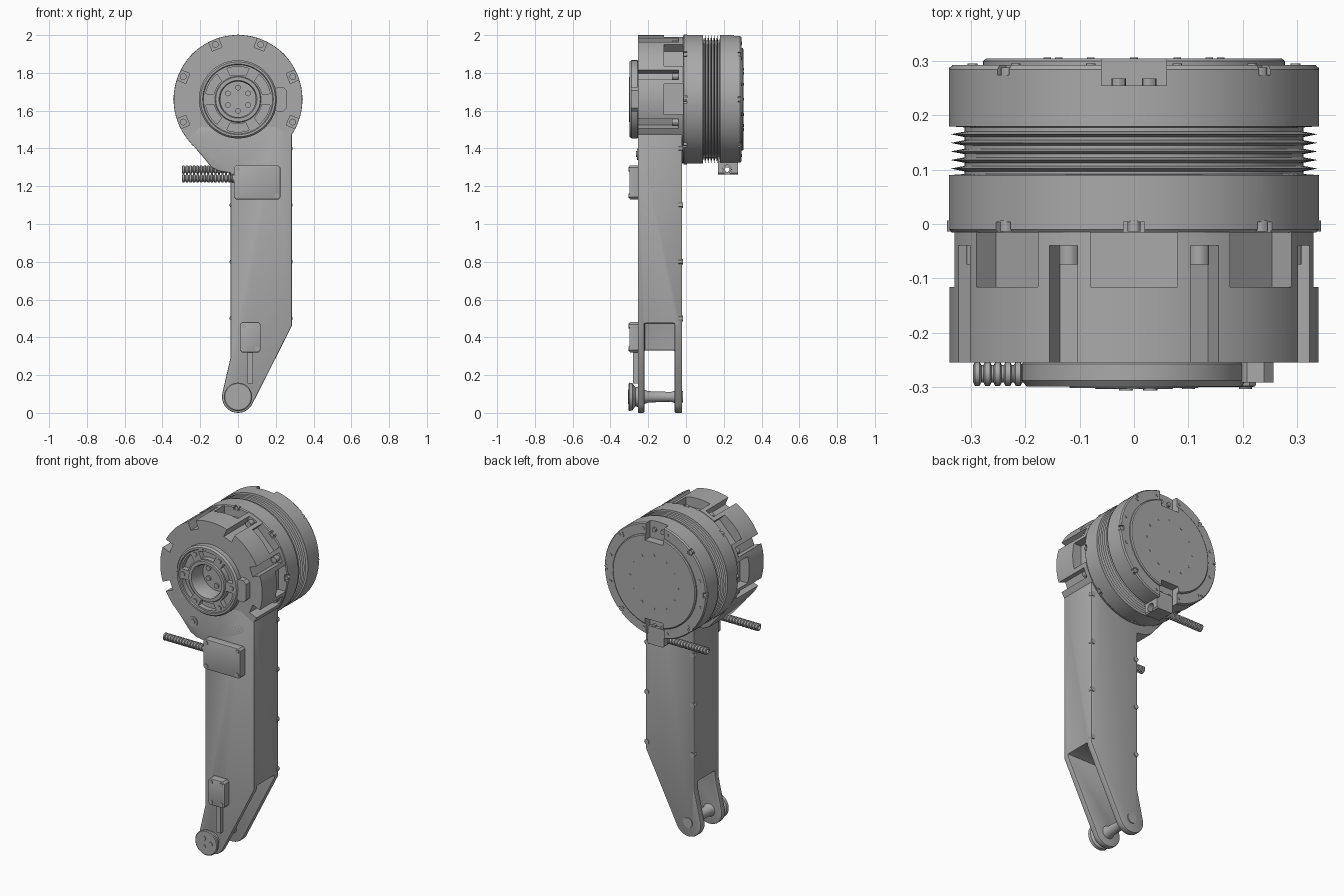
import bpy, bmesh
from math import sin, cos, pi, radians
from mathutils import Matrix, Vector

if "Cube" in bpy.data.objects:
    bpy.data.objects.remove(bpy.data.objects["Cube"])

grey = bpy.data.materials.new("machined_grey")
grey.use_nodes = True
grey.diffuse_color = (0.4, 0.4, 0.4, 1)
grey.node_tree.nodes["Principled BSDF"].inputs["Base Color"].default_value = (0.4, 0.4, 0.4, 1)

HUB = 1.66          # height of the motor axis
parts = []


def finish(name, bm, cutter=False):
    bmesh.ops.recalc_face_normals(bm, faces=bm.faces)
    mesh = bpy.data.meshes.new(name)
    bm.to_mesh(mesh)
    bm.free()
    ob = bpy.data.objects.new(name, mesh)
    bpy.context.collection.objects.link(ob)
    mesh.materials.append(grey)
    if cutter:
        ob.hide_render = True
    else:
        parts.append(ob)
    return ob


def add_prism(bm, pts, y0, y1):
    """Extrude an xz outline along y."""
    face = bm.faces.new([bm.verts.new((x, y0, z)) for x, z in pts])
    out = bmesh.ops.extrude_face_region(bm, geom=[face])
    verts = [v for v in out["geom"] if isinstance(v, bmesh.types.BMVert)]
    bmesh.ops.translate(bm, vec=(0, y1 - y0, 0), verts=verts)


def prisms(name, items, cutter=False):
    bm = bmesh.new()
    for pts, y0, y1 in items:
        add_prism(bm, pts, y0, y1)
    return finish(name, bm, cutter)


def rect(x0, x1, z0, z1, c=0):
    """Rectangle with optional chamfered corners."""
    if not c:
        return [(x0, z0), (x1, z0), (x1, z1), (x0, z1)]
    return [(x0 + c, z0), (x1 - c, z0), (x1, z0 + c), (x1, z1 - c),
            (x1 - c, z1), (x0 + c, z1), (x0, z1 - c), (x0, z0 + c)]


def arc(r, a0, a1, n, cx=0, cz=HUB):
    return [(cx + r * cos(radians(a0 + (a1 - a0) * i / n)),
             cz + r * sin(radians(a0 + (a1 - a0) * i / n))) for i in range(n + 1)]


def disc(x, z, r, n=12):
    return arc(r, 0, 360 - 360 / n, n - 1, x, z)


def ring_of(r, angles):
    return [(r * cos(radians(a)), HUB + r * sin(radians(a))) for a in angles]


def radial(angle, r0, r1, half):
    """Rectangle pointing outwards from the motor axis."""
    a = radians(angle)
    return [(r * cos(a) - t * sin(a), HUB + r * sin(a) + t * cos(a))
            for r, t in ((r0, -half), (r1, -half), (r1, half), (r0, half))]


def lathe(name, profile, x=0, z=HUB, n=72, closed=False, matrix=None):
    """Spin an (r, y) profile about a y-parallel axis."""
    bm = bmesh.new()
    vs = [bm.verts.new((r, y, 0)) for r, y in profile]
    es = [bm.edges.new(p) for p in zip(vs, vs[1:])]
    if closed:
        es.append(bm.edges.new((vs[-1], vs[0])))
    bmesh.ops.spin(bm, geom=vs + es, cent=(0, 0, 0), axis=(0, 1, 0), angle=2 * pi, steps=n)
    bmesh.ops.remove_doubles(bm, verts=bm.verts, dist=1e-5)
    bm.transform(matrix or Matrix.Translation((x, 0, z)))
    return finish(name, bm)


def apply(ob, kind, **settings):
    m = ob.modifiers.new(kind.lower(), kind)
    for key, value in settings.items():
        setattr(m, key, value)
    with bpy.context.temp_override(object=ob, active_object=ob, selected_objects=[ob]):
        bpy.ops.object.modifier_apply(modifier=m.name)


def cut(ob, cutter):
    apply(ob, "BOOLEAN", operation="DIFFERENCE", solver="EXACT", object=cutter)
    bpy.data.objects.remove(cutter)


# Leg: one outline, with a fork cut into its lower end
outline = [(0.285, 0.46), (0.285, 1.475), (0.2, 1.52), (-0.2, 1.52), (-0.27, 1.455),
           (-0.14, 1.3), (-0.1, 1.28), (-0.04, 1.27), (-0.04, 0.29)] + arc(0.085, 170, 330, 14, 0, 0.085)
leg = prisms("leg", [(outline, -0.255, -0.02)])
fork = [(-0.2, -0.1), (0.5, -0.1), (0.5, 0.475), (-0.02, 0.475), (-0.02, 0.33), (-0.2, 0.33)]
cut(leg, prisms("fork_cutter", [(fork, -0.22, -0.06)], True))
apply(leg, "BEVEL", width=0.006, segments=2, limit_method="ANGLE", angle_limit=radians(40))
prisms("leg_screws", [(disc(x, z, 0.015), -0.04, -0.016)
                      for x in (-0.03, 0.275) for z in (0.5, 0.8, 1.1, 1.4)])
prisms("lug_screw", [(disc(-0.12, 1.37, 0.03, 20), -0.26, -0.25), (disc(-0.12, 1.37, 0.016), -0.264, -0.25)])

# Front housing with bolt slots, pockets and a central bore
housing = prisms("front_housing", [(disc(0, HUB, 0.34, 96), -0.255, -0.015)])
slot_angles = [22.5 + 45 * k for k in range(-1, 5)]
cut(housing, prisms("slot_cutter", [(radial(a, 0.288, 0.4, 0.028), -0.3, -0.04) for a in slot_angles], True))
cut(housing, prisms("pocket_cutter", [(radial(45 * k, 0.28, 0.4, 0.08), -0.116, 0.05) for k in range(5)], True))
cut(housing, prisms("bore_cutter", [(disc(0, HUB, 0.13, 48), -0.3, -0.19)], True))
prisms("housing_bolts", [(disc(x, z, 0.018), -0.075, -0.03) for x, z in ring_of(0.314, slot_angles)])

# Output flange with six curved windows, hub screws and side bump
flange = lathe("output_flange", [(0.2, -0.25), (0.207, -0.258), (0.207, -0.288), (0.198, -0.299), (0.187, -0.299),
               (0.183, -0.293), (0.122, -0.293), (0.118, -0.302), (0.1, -0.302), (0.094, -0.29),
               (0.094, -0.2), (0, -0.2), (0, -0.195), (0.12, -0.195), (0.12, -0.25)], closed=True)
windows = [(arc(0.173, a - 20, a + 20, 8) + arc(0.13, a + 18, a - 18, 8), -0.35, -0.262) for a in range(30, 390, 60)]
cut(flange, prisms("window_cutter", windows, True))
prisms("flange_screws", [(disc(x, z, 0.014), -0.299, -0.285) for x, z in ring_of(0.162, range(0, 360, 60))])
prisms("hub_screws", [(disc(x, z, 0.015), -0.21, -0.198) for x, z in ring_of(0.062, range(30, 390, 60))])
prisms("flange_bump", [(rect(0.19, 0.257, 1.595, 1.725, 0.018), -0.292, -0.25)])

# Rear motor: two rims with cooling fins between them
profile = [(0, -0.016), (0.336, -0.016), (0.341, -0.01), (0.341, 0.09), (0.312, 0.092)]
for k in range(5):
    y = 0.102 + 0.0158 * k
    profile += [(0.312, y - 0.005), (0.338, y), (0.312, y + 0.005)]
profile += [(0.312, 0.178), (0.341, 0.18), (0.341, 0.285), (0.335, 0.293), (0, 0.293)]
motor = lathe("rear_motor", profile, n=96)
eighths = range(0, 360, 45)
cut(motor, prisms("front_notch_cutter", [(radial(a, 0.322, 0.4, 0.019), -0.1, 0.004) for a in eighths], True))
rear = [a for a in eighths if a % 180 != 90]
cut(motor, prisms("rear_notch_cutter", [(radial(a, 0.318, 0.4, 0.015), 0.274, 0.4) for a in rear], True))
prisms("front_rim_screws", [(disc(x, z, 0.012), -0.014, 0.006) for x, z in ring_of(0.332, eighths)])
prisms("rear_rim_screws", [(disc(x, z, 0.012), 0.27, 0.288) for x, z in ring_of(0.329, rear)])
prisms("rear_face_screws", [(disc(x, z, 0.009), 0.288, 0.296) for x, z in ring_of(0.308, range(15, 375, 30))])

# Rear cover, open at top and bottom for wiring
cover = lathe("rear_cover", [(0, 0.28), (0.278, 0.28), (0.278, 0.3), (0.272, 0.305), (0, 0.305)])
for ob in (motor, cover):
    cut(ob, prisms("wiring_cutter", [(radial(a, 0.235, 0.4, 0.06), 0.255, 0.4) for a in (90, 270)], True))
prisms("wiring_screws", [(disc(x, HUB + s * 0.29, 0.013), 0.25, 0.268) for x in (-0.028, 0.028) for s in (-1, 1)])
prisms("cover_screws", [(disc(x, z, 0.007, 8), 0.3, 0.307) for x, z in ring_of(0.16, range(0, 360, 30))])

# Connector boxes with corner screws
for name, (x0, x1, z0, z1) in {"upper_connector": (-0.022, 0.225, 1.13, 1.31),
                               "lower_connector": (0.01, 0.12, 0.32, 0.48)}.items():
    box = prisms(name, [(rect(x0, x1, z0, z1, 0.012), -0.3, -0.25)])
    apply(box, "BEVEL", width=0.005, segments=2, limit_method="ANGLE", angle_limit=radians(50))
    prisms(name + "_screws", [(disc(x, z, 0.012), -0.304, -0.29)
                              for x in (x0 + 0.02, x1 - 0.02) for z in (z0 + 0.02, z1 - 0.02)])
prisms("sensor_strip", [(rect(0.05, 0.08, 0.155, 0.33), -0.28, -0.25)])

# Rear cable gland with a through hole
gland = prisms("cable_gland", [(rect(-0.045, 0.065, 1.262, 1.37, 0.008), 0.17, 0.275)])
bm = bmesh.new()
bmesh.ops.create_cone(bm, cap_ends=True, segments=24, radius1=0.024, radius2=0.024, depth=0.4,
                      matrix=Matrix.Translation((0, 0.218, 1.288)) @ Matrix.Rotation(pi / 2, 4, "Y"))
cut(gland, finish("gland_cutter", bm, True))

# Corrugated cables pointing to the right
ridges = []
for k in range(15):
    y = 0.018 + 0.0188 * k
    ridges += [(0.016, y), (0.022, y + 0.003), (0.022, y + 0.012), (0.016, y + 0.015)]
ridges += [(0.012, ridges[-1][1]), (0.012, ridges[0][1])]
for name, y, z in (("front_cable", -0.276, 1.242), ("rear_cable", 0.218, 1.288)):
    lathe(name, ridges, n=16, closed=True,
          matrix=Matrix.Translation(Vector((0, y, z))) @ Matrix.Rotation(pi / 2, 4, "Z"))

# Foot joint: flanged roller, tapered axle and its screws
lathe("foot_roller", [(0, -0.25), (0.055, -0.25), (0.05, -0.268), (0.072, -0.284), (0.075, -0.3), (0.07, -0.304),
                      (0, -0.304)], z=0.085, n=40)
prisms("foot_screws", [(disc(x, z, 0.013), -0.307, -0.3) for x, z in
                       [(0.03 * cos(radians(a)), 0.085 + 0.03 * sin(radians(a))) for a in (0, 120, 240)]])
lathe("foot_axle", [(0, -0.23), (0.042, -0.23), (0.03, -0.2), (0.026, -0.08), (0.036, -0.05), (0, -0.05)],
      z=0.085, n=28)
prisms("axle_cap", [(disc(0, 0.085, 0.03, 20), -0.03, -0.015)])

# Smooth round surfaces, keep hard edges
bpy.ops.object.select_all(action="DESELECT")
for ob in parts:
    ob.select_set(True)
bpy.context.view_layer.objects.active = leg
bpy.ops.object.shade_smooth_by_angle(angle=radians(30))
